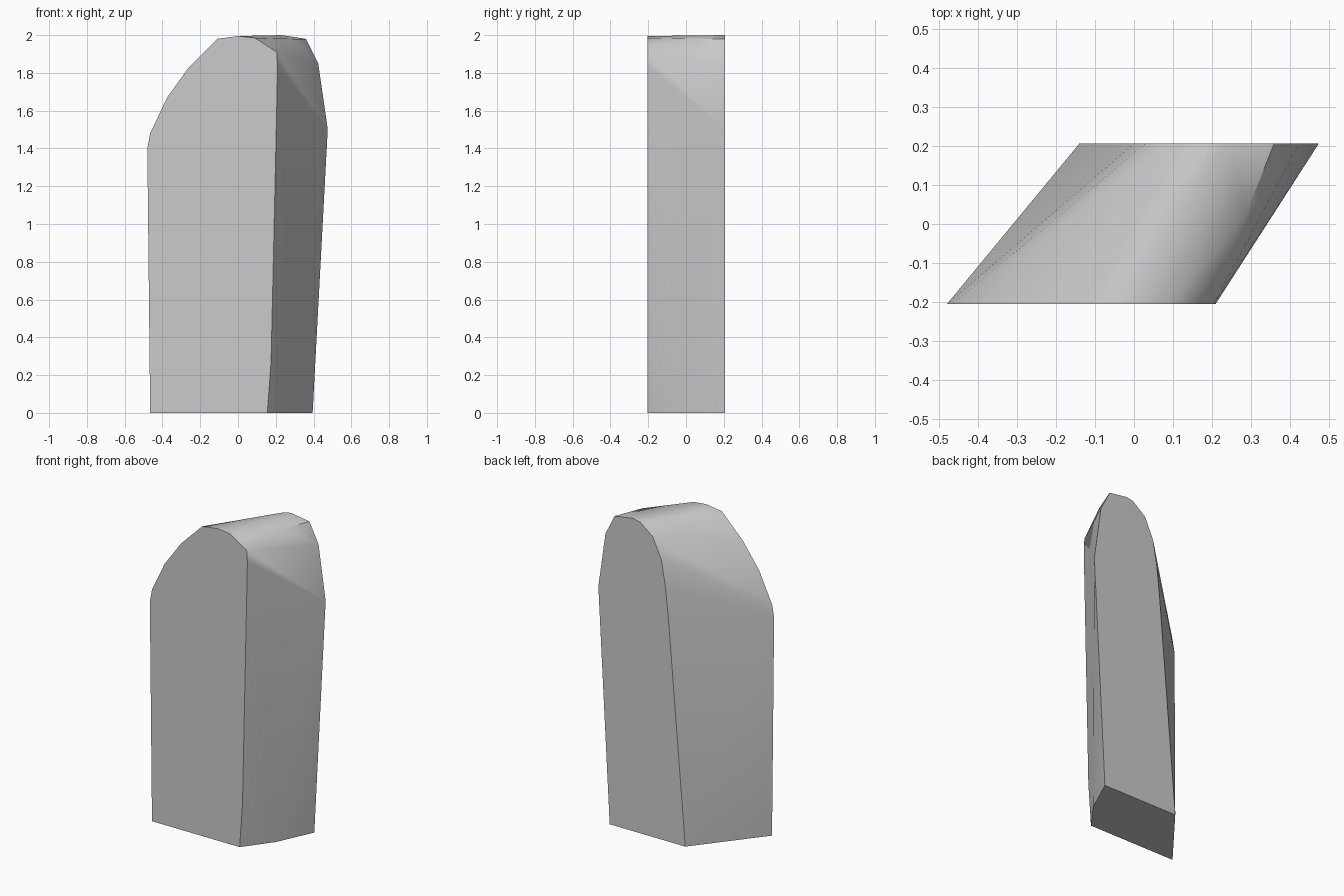
import bpy, bmesh, math

default = bpy.data.objects.get("Cube")
if default:
    bpy.data.objects.remove(default, do_unlink=True)

FRONT, BACK = -0.205, 0.207

# Domed outlines (x, z) of the two flat faces
front_outline = [(-0.465, 0), (-0.48, 1.4), (-0.465, 1.48), (-0.375, 1.67),
                 (-0.26, 1.83), (-0.11, 1.98), (0, 1.995), (0.09, 1.985),
                 (0.205, 1.91), (0.21, 1.84), (0.175, 0.27), (0.155, 0)]
back_outline = [(-0.14, 0), (-0.02, 1.43), (0, 1.62), (0.03, 1.79),
                (0.09, 1.92), (0.18, 1.99), (0.23, 2), (0.36, 1.98),
                (0.425, 1.85), (0.475, 1.5), (0.395, 0)]
# Slight bulge on the right side
side_points = [(0.285, -0.03, 0), (0.24, -0.11, 1.91), (0.29, 0.03, 1.98)]

# Grey stone
grey = bpy.data.materials.new("stone grey")
grey.use_nodes = True
colour = (0.6, 0.6, 0.6, 1)
grey.diffuse_color = colour
grey.node_tree.nodes["Principled BSDF"].inputs["Base Color"].default_value = colour

# Convex slab stretched between the outlines
bm = bmesh.new()
for outline, y in ((front_outline, FRONT), (back_outline, BACK)):
    for x, z in outline:
        bm.verts.new((x, y, z))
for point in side_points:
    bm.verts.new(point)
hull = bmesh.ops.convex_hull(bm, input=bm.verts[:])
loose = [v for v in bm.verts if not v.link_faces]
bmesh.ops.delete(bm, geom=loose, context='VERTS')
bmesh.ops.dissolve_limit(bm, angle_limit=math.radians(0.5),
                         verts=bm.verts[:], edges=bm.edges[:])
bmesh.ops.recalc_face_normals(bm, faces=bm.faces[:])
mesh = bpy.data.meshes.new("standing_stone")
bm.to_mesh(mesh)
bm.free()
mesh.materials.append(grey)

stone = bpy.data.objects.new("standing_stone", mesh)
bpy.context.collection.objects.link(stone)
bpy.context.view_layer.objects.active = stone
stone.select_set(True)
bpy.ops.object.shade_smooth_by_angle(angle=math.radians(35))
